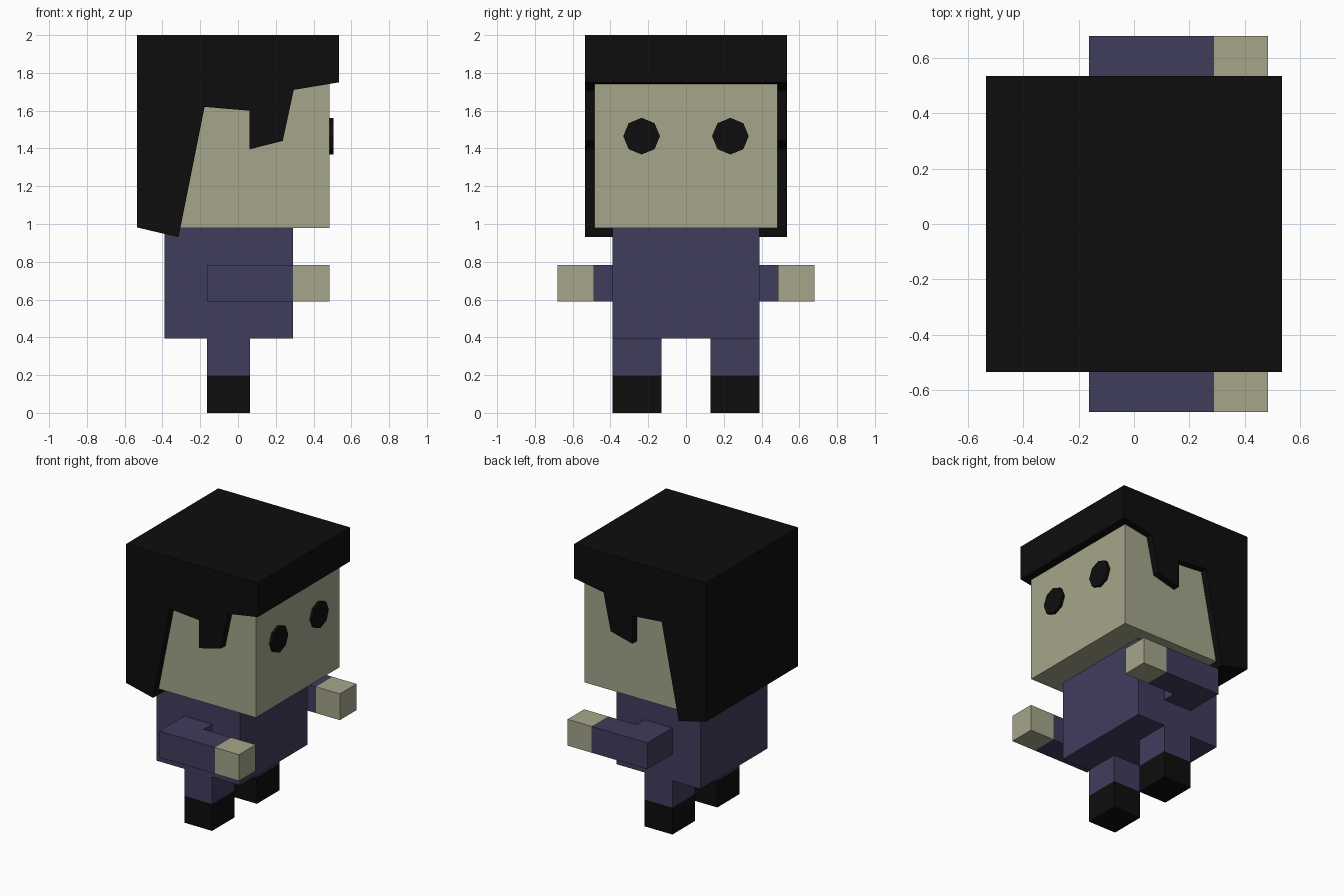
import bpy, bmesh, math
from mathutils import Matrix

if "Cube" in bpy.data.objects:
    bpy.data.objects.remove(bpy.data.objects["Cube"])


def material(name, rgb):
    m = bpy.data.materials.new(name)
    m.diffuse_color = (*rgb, 1)
    m.use_nodes = True
    m.node_tree.nodes["Principled BSDF"].inputs["Base Color"].default_value = m.diffuse_color
    return m


SKIN = material("skin", (0.38, 0.38, 0.26))
CLOTH = material("cloth", (0.050, 0.046, 0.108))
BLACK = material("black", (0.004, 0.004, 0.004))


def finish(name, bm, mat):
    bmesh.ops.recalc_face_normals(bm, faces=bm.faces)
    mesh = bpy.data.meshes.new(name)
    bm.to_mesh(mesh)
    bm.free()
    mesh.materials.append(mat)
    ob = bpy.data.objects.new(name, mesh)
    bpy.context.collection.objects.link(ob)
    return ob


def prism(name, outline, lo, hi, mat, place):
    """Extrude a flat outline from lo to hi; place maps (u, v, depth) to xyz."""
    bm = bmesh.new()
    face = bm.faces.new([bm.verts.new(place(u, v, lo)) for u, v in outline])
    ext = bmesh.ops.extrude_face_region(bm, geom=[face], use_keep_orig=True)
    step = [b - a for a, b in zip(place(0, 0, lo), place(0, 0, hi))]
    bmesh.ops.translate(bm, vec=step,
                        verts=[g for g in ext["geom"] if isinstance(g, bmesh.types.BMVert)])
    return finish(name, bm, mat)


def box(name, x, y, z, mat):
    outline = [(x[0], y[0]), (x[1], y[0]), (x[1], y[1]), (x[0], y[1])]
    return prism(name, outline, z[0], z[1], mat, lambda u, v, d: (u, v, d))


# Head and torso
box("head", (-0.485, 0.485), (-0.485, 0.485), (0.98, 1.95), SKIN)
box("torso", (-0.39, 0.29), (-0.39, 0.39), (0.395, 0.98), CLOTH)

# Hair: side silhouette extruded across the head
hair = [(-0.535, 2.0), (0.535, 2.0), (0.535, 1.75), (0.295, 1.71), (0.237, 1.44),
        (0.06, 1.395), (0.06, 1.60), (-0.177, 1.62), (-0.315, 0.93), (-0.535, 0.982)]
prism("hair", hair, -0.535, 0.535, BLACK, lambda u, v, d: (u, d, v))

# Paired parts
for side, s in (("right", -1), ("left", 1)):
    # Eye: shallow octagonal disc
    bm = bmesh.new()
    bmesh.ops.create_cone(
        bm, cap_ends=True, segments=8, radius1=0.097, radius2=0.097, depth=0.045,
        matrix=Matrix.Translation((0.4825, s * 0.235, 1.465)) @ Matrix.Rotation(math.pi / 2, 4, 'Y'))
    finish(side + "_eye", bm, BLACK)

    # L-shaped sleeve with a hand at its end
    sleeve = [(-0.163, 0.39), (0.063, 0.39), (0.063, 0.488), (0.29, 0.488),
              (0.29, 0.68), (-0.163, 0.68)]
    prism(side + "_sleeve", [(x, s * y) for x, y in sleeve], 0.59, 0.783, CLOTH,
          lambda u, v, d: (u, v, d))
    box(side + "_hand", (0.29, 0.485), (s * 0.488, s * 0.68), (0.59, 0.783), SKIN)

    # Leg and shoe
    box(side + "_leg", (-0.163, 0.063), (s * 0.13, s * 0.39), (0.197, 0.395), CLOTH)
    box(side + "_shoe", (-0.163, 0.063), (s * 0.13, s * 0.39), (0, 0.197), BLACK)
